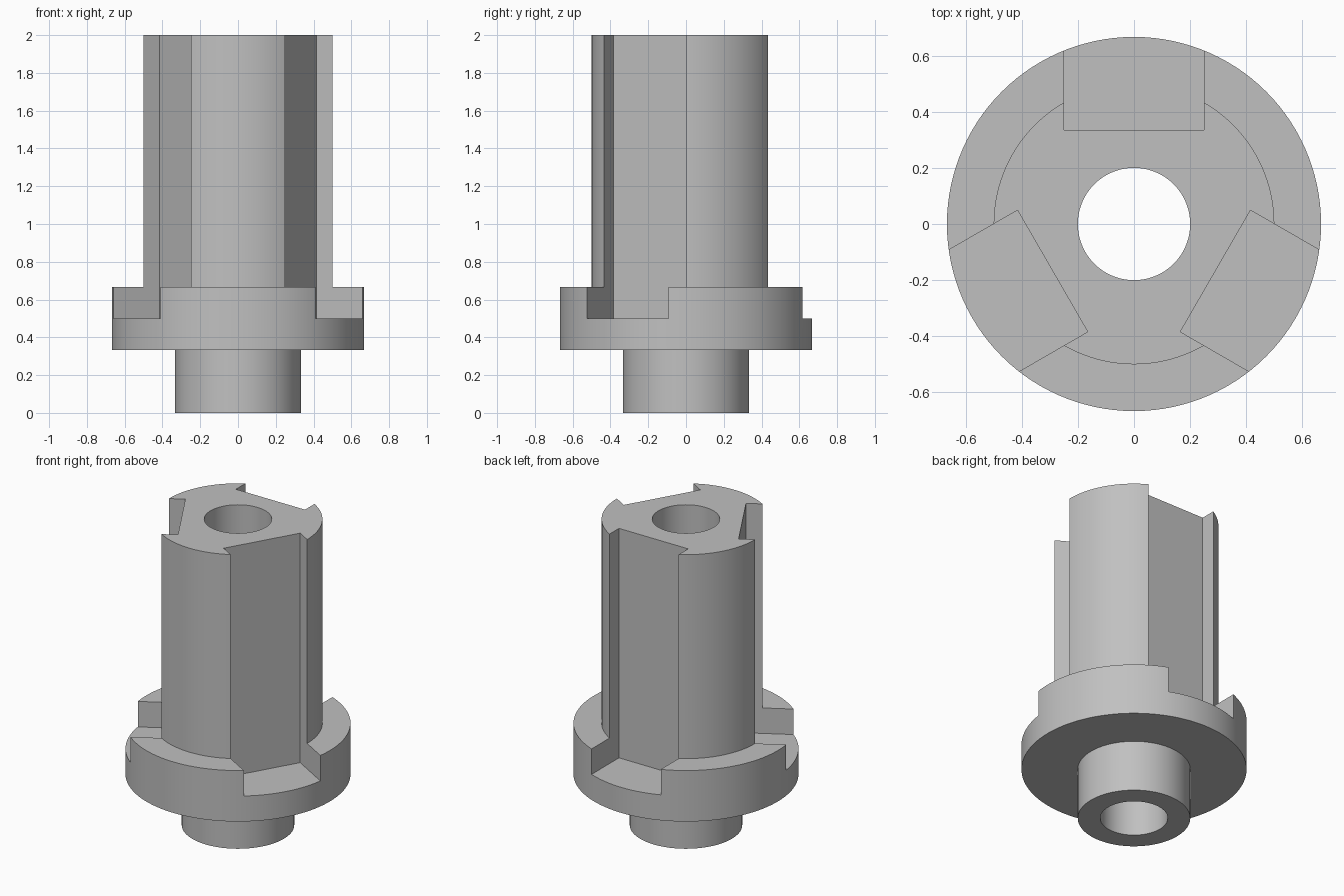
import bpy
import bmesh
import math
from mathutils import Matrix

default_cube = bpy.data.objects.get("Cube")
if default_cube:
    bpy.data.objects.remove(default_cube, do_unlink=True)

SEGMENTS = 120
BORE, HUB, FLANGE, BODY = 0.2, 1 / 3, 2 / 3, 0.5
FLANGE_BASE, FLANGE_TOP, HEIGHT = 1 / 3, 2 / 3, 2.0
SLOT_FLOOR, SLOT_DEPTH, SLOT_WIDTH = 0.5, 0.335, 0.5

grey = bpy.data.materials.new("plain grey")
grey.use_nodes = True
grey.diffuse_color = (0.53, 0.53, 0.53, 1)
grey.node_tree.nodes["Principled BSDF"].inputs["Base Color"].default_value = grey.diffuse_color


def make_object(name, bm):
    bmesh.ops.recalc_face_normals(bm, faces=bm.faces)
    mesh = bpy.data.meshes.new(name)
    bm.to_mesh(mesh)
    bm.free()
    mesh.materials.append(grey)
    obj = bpy.data.objects.new(name, mesh)
    bpy.context.collection.objects.link(obj)
    return obj


# Turned body: hub, flange and shaft around a through bore
profile = [(BORE, 0), (HUB, 0), (HUB, FLANGE_BASE), (FLANGE, FLANGE_BASE),
           (FLANGE, FLANGE_TOP), (BODY, FLANGE_TOP), (BODY, HEIGHT), (BORE, HEIGHT)]
bm = bmesh.new()
verts = [bm.verts.new((r, 0, z)) for r, z in profile]
edges = [bm.edges.new((verts[i - 1], verts[i])) for i in range(len(verts))]
bmesh.ops.spin(bm, geom=verts + edges, cent=(0, 0, 0), axis=(0, 0, 1),
               angle=math.tau, steps=SEGMENTS, use_duplicate=False)
bmesh.ops.remove_doubles(bm, verts=bm.verts, dist=1e-4)
hub = make_object("slotted_hub", bm)

# Three flat-bottomed slots cut down the shaft and into the flange
bm = bmesh.new()
slot_top, slot_out = HEIGHT + 0.2, 1.0
size = (SLOT_WIDTH, slot_out - SLOT_DEPTH, slot_top - SLOT_FLOOR)
center = (0, (slot_out + SLOT_DEPTH) / 2, (slot_top + SLOT_FLOOR) / 2)
for i in range(3):
    turn = Matrix.Rotation(i * math.tau / 3, 4, 'Z')
    bmesh.ops.create_cube(bm, size=1, matrix=turn @ Matrix.Translation(center)
                          @ Matrix.Diagonal((*size, 1)))
cutter = make_object("slot_cutter", bm)
cutter.hide_render = True

cut = hub.modifiers.new("slots", 'BOOLEAN')
cut.operation = 'DIFFERENCE'
cut.solver = 'EXACT'
cut.object = cutter

bpy.ops.object.select_all(action='DESELECT')
hub.select_set(True)
bpy.context.view_layer.objects.active = hub
bpy.ops.object.modifier_apply(modifier=cut.name)
bpy.data.objects.remove(cutter, do_unlink=True)
bpy.ops.object.shade_smooth_by_angle(angle=math.radians(25))
